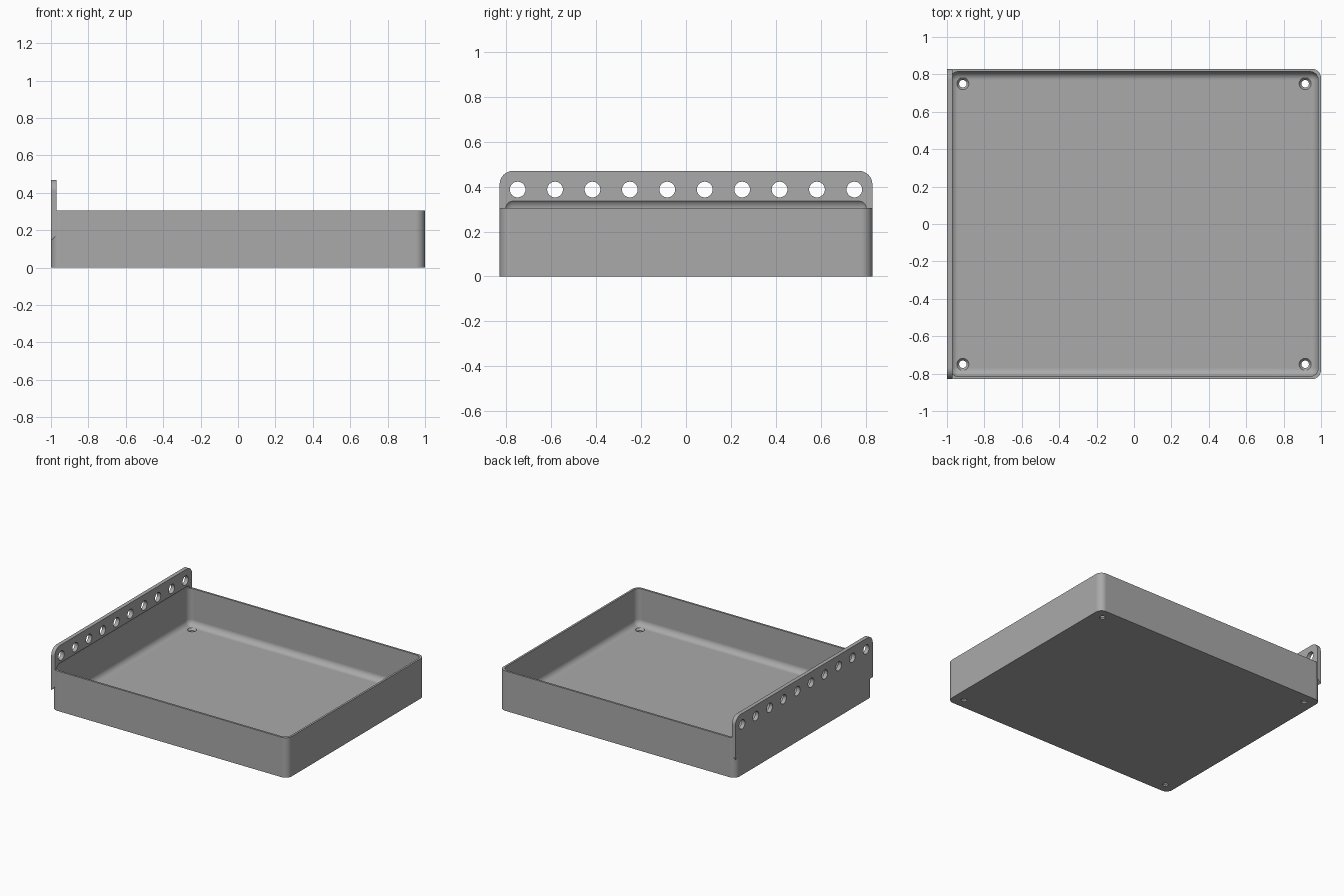
import bpy
import bmesh
import math
from mathutils import Matrix, Vector

cube = bpy.data.objects.get("Cube")
if cube:
    bpy.data.objects.remove(cube, do_unlink=True)

HALF_X, HALF_Y = 1.0, 0.83
RIM_Z, TOP_Z, FLOOR_Z = 0.305, 0.47, 0.025
WALL, PLATE, FILLET = 0.015, 0.03, 0.045

grey = bpy.data.materials.new("plain grey")
grey.use_nodes = True
grey.diffuse_color = (0.4, 0.4, 0.4, 1)
grey.node_tree.nodes["Principled BSDF"].inputs["Base Color"].default_value = (0.4, 0.4, 0.4, 1)


def make_object(name, bm):
    bmesh.ops.recalc_face_normals(bm, faces=bm.faces)
    mesh = bpy.data.meshes.new(name)
    bm.to_mesh(mesh)
    bm.free()
    obj = bpy.data.objects.new(name, mesh)
    bpy.context.collection.objects.link(obj)
    mesh.materials.append(grey)
    return obj


def box(low, high):
    bm = bmesh.new()
    low, high = Vector(low), Vector(high)
    bmesh.ops.create_cube(bm, size=1)
    bmesh.ops.scale(bm, vec=high - low, verts=bm.verts)
    bmesh.ops.translate(bm, vec=(low + high) / 2, verts=bm.verts)
    return bm


def round_edges(bm, radius, rule, segments=8):
    edges = [e for e in bm.edges if rule(*[v.co for v in e.verts])]
    bmesh.ops.bevel(bm, geom=edges, offset=radius, segments=segments,
                    profile=0.5, affect='EDGES')


def add_cone(bm, r1, r2, depth, matrix):
    bmesh.ops.create_cone(bm, cap_ends=True, segments=32, radius1=r1,
                          radius2=r2, depth=depth, matrix=matrix)


def combine(target, other, operation):
    other.hide_render = True
    mod = target.modifiers.new(operation.lower(), 'BOOLEAN')
    mod.operation = operation
    mod.solver = 'EXACT'
    mod.object = other
    bpy.context.view_layer.objects.active = target
    bpy.ops.object.modifier_apply(modifier=mod.name)
    bpy.data.objects.remove(other, do_unlink=True)


# Tray block with rounded upright corners
bm = box((-HALF_X, -HALF_Y, 0), (HALF_X, HALF_Y, RIM_Z))
round_edges(bm, 0.05, lambda a, b: abs(a.z - b.z) > 0.1)
tray = make_object("tray", bm)

# Tall mounting plate with rounded top corners and a sloped underside
bm = box((-HALF_X, -HALF_Y, 0.145), (-HALF_X + PLATE, HALF_Y, TOP_Z))
for v in bm.verts:
    if v.co.z < 0.2 and v.co.x > -HALF_X + PLATE / 2:
        v.co.z += PLATE
round_edges(bm, 0.06, lambda a, b: abs(a.x - b.x) > 0.01 and a.z > 0.4)
combine(tray, make_object("mounting_plate", bm), 'UNION')

# Rounded cavity, which also undercuts the plate
bm = box((-HALF_X + WALL, -HALF_Y + WALL, FLOOR_Z),
         (HALF_X - WALL, HALF_Y - WALL, 0.347))
round_edges(bm, FILLET, lambda a, b: True)
combine(tray, make_object("cavity_cutter", bm), 'DIFFERENCE')

# Row of holes along the plate
bm = bmesh.new()
for i in range(10):
    y = -0.75 + i * 1.5 / 9
    add_cone(bm, 0.035, 0.035, 0.2, Matrix.Translation((-HALF_X + PLATE / 2, y, 0.387))
             @ Matrix.Rotation(math.pi / 2, 4, 'Y'))
combine(tray, make_object("plate_hole_cutter", bm), 'DIFFERENCE')

# Countersunk screw holes in the floor corners
for r1, r2, depth, z in ((0.02, 0.02, 0.1, 0.01), (0.02, 0.04, 0.025, 0.0225)):
    bm = bmesh.new()
    for x in (-0.915, 0.915):
        for y in (-0.75, 0.75):
            add_cone(bm, r1, r2, depth, Matrix.Translation((x, y, z)))
    combine(tray, make_object("screw_hole_cutter", bm), 'DIFFERENCE')

# Smooth the fillets, keep flat faces flat
for p in tray.data.polygons:
    p.material_index = 0
bpy.ops.object.select_all(action='DESELECT')
tray.select_set(True)
bpy.context.view_layer.objects.active = tray
bpy.ops.object.shade_smooth_by_angle(angle=math.radians(30))
weighted = tray.modifiers.new("flat_normals", 'WEIGHTED_NORMAL')
weighted.keep_sharp = True
